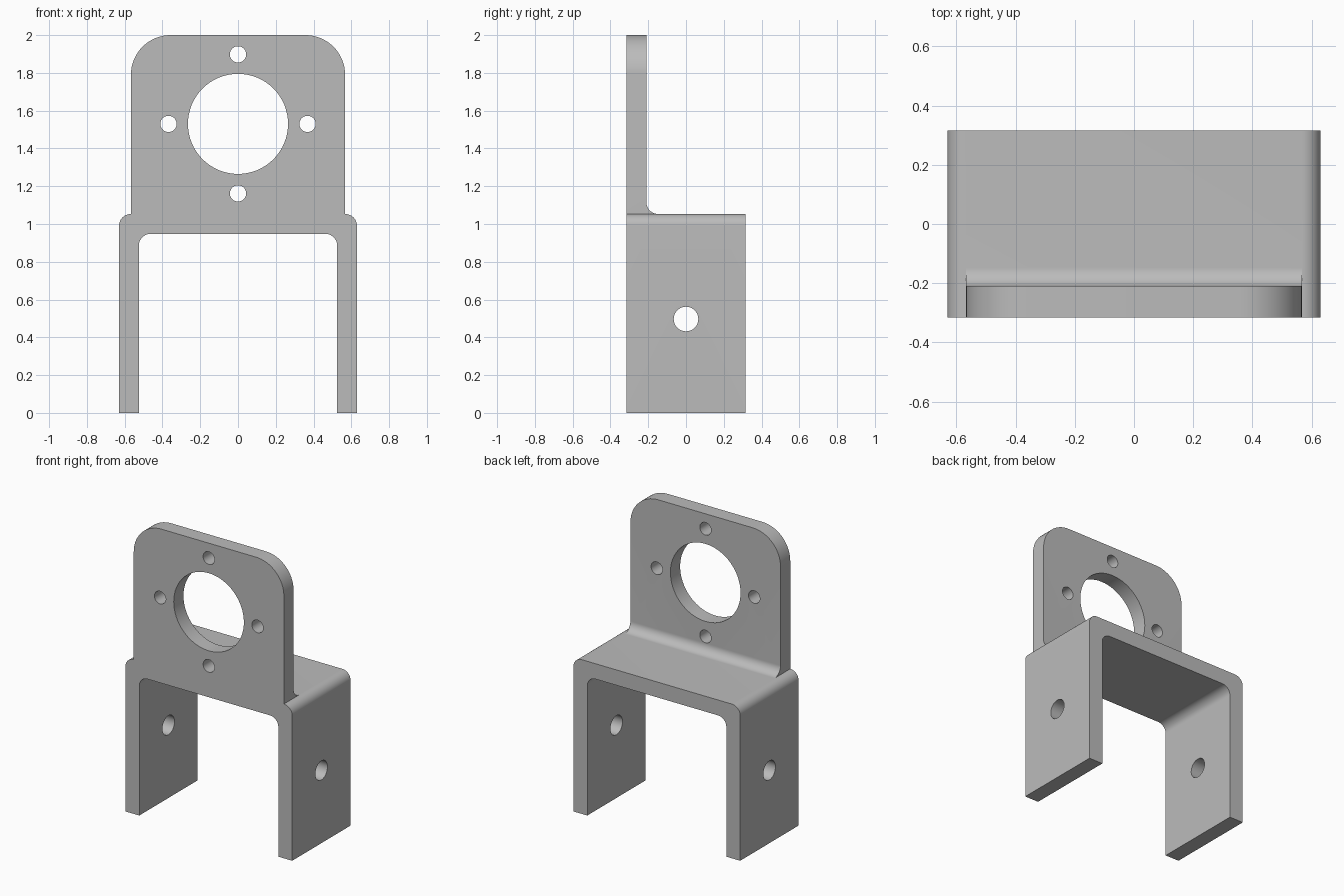
import bpy
import bmesh
from math import pi, radians
from mathutils import Matrix, Vector

cube = bpy.data.objects.get("Cube")
if cube:
    bpy.data.objects.remove(cube, do_unlink=True)

HALF_W, HALF_D = 0.63, 0.315      # channel half width and half depth
THICK = 0.105                     # sheet thickness
DECK = 1.053                      # top of the channel
PLATE_W = 0.567                   # half width of the upright plate
BEND = 0.063                      # bend and fillet radius
HOLE_Z = 1.53                     # centre of the large opening

grey = bpy.data.materials.new("plain grey")
grey.use_nodes = True
grey.diffuse_color = (0.5, 0.5, 0.5, 1)
grey.node_tree.nodes["Principled BSDF"].inputs["Base Color"].default_value = (0.5, 0.5, 0.5, 1)


def prism(name, points, sweep, rounds):
    """Extrude a closed profile along sweep, then round the swept edges through given points."""
    bm = bmesh.new()
    sweep = Vector(sweep)
    face = bm.faces.new([bm.verts.new(p) for p in points])
    moved = bmesh.ops.extrude_face_region(bm, geom=[face])["geom"]
    bmesh.ops.translate(bm, vec=sweep, verts=[g for g in moved if isinstance(g, bmesh.types.BMVert)])
    for radius, corner, along in rounds:
        along = Vector(along).normalized()
        edges = []
        for e in bm.edges:
            a, b = (v.co for v in e.verts)
            if abs((b - a).normalized().dot(along)) > 0.999 and (a - Vector(corner)).cross(along).length < 1e-4:
                edges.append(e)
        bmesh.ops.bevel(bm, geom=edges, offset=radius, segments=16, profile=0.5, affect='EDGES')
    bmesh.ops.recalc_face_normals(bm, faces=bm.faces)
    return make_object(name, bm)


def make_object(name, bm):
    mesh = bpy.data.meshes.new(name)
    bm.to_mesh(mesh)
    bm.free()
    mesh.materials.append(grey)
    obj = bpy.data.objects.new(name, mesh)
    bpy.context.collection.objects.link(obj)
    return obj


def cylinder(name, centre, radius, length, axis):
    bm = bmesh.new()
    turn = Matrix.Rotation(pi / 2, 4, axis)
    bmesh.ops.create_cone(bm, cap_ends=True, segments=64, radius1=radius, radius2=radius,
                          depth=length, matrix=Matrix.Translation(centre) @ turn)
    obj = make_object(name, bm)
    obj.hide_render = True
    return obj


def combine(target, other, operation):
    mod = target.modifiers.new(operation, 'BOOLEAN')
    mod.operation, mod.solver, mod.object = operation, 'EXACT', other
    bpy.context.view_layer.objects.active = target
    bpy.ops.object.modifier_apply(modifier=mod.name)
    bpy.data.objects.remove(other, do_unlink=True)


# Folded channel: two legs joined by a deck
inner, under = HALF_W - THICK, DECK - THICK
outline = [(-HALF_W, 0), (-HALF_W, DECK), (HALF_W, DECK), (HALF_W, 0),
           (inner, 0), (inner, under), (-inner, under), (-inner, 0)]
bends = [(BEND, (s * x, 0, z), (0, 1, 0)) for x, z in ((HALF_W, DECK), (inner, under)) for s in (-1, 1)]
bracket = prism("bracket", [(x, -HALF_D, z) for x, z in outline], (0, 2 * HALF_D, 0), bends)

# Upright plate with rounded top corners and a fillet at its foot
back, toe, foot = -HALF_D + THICK, -HALF_D + THICK + BEND, DECK - 0.05
side = [(-HALF_D, foot), (-HALF_D, 2), (back, 2), (back, DECK), (toe, DECK), (toe, foot)]
plate_rounds = [(BEND, (0, back, DECK), (1, 0, 0))]
plate_rounds += [(0.21, (s * PLATE_W, 0, 2), (0, 1, 0)) for s in (-1, 1)]
plate = prism("upright_plate", [(-PLATE_W, y, z) for y, z in side], (2 * PLATE_W, 0, 0), plate_rounds)
combine(bracket, plate, 'UNION')

# Large opening, four bolt holes and the pivot holes in the legs
combine(bracket, cylinder("opening_cutter", (0, -0.26, HOLE_Z), 0.265, 0.3, 'X'), 'DIFFERENCE')
for dx, dz in ((1, 0), (-1, 0), (0, 1), (0, -1)):
    spot = (0.368 * dx, -0.26, HOLE_Z + 0.368 * dz)
    combine(bracket, cylinder("bolt_cutter", spot, 0.043, 0.3, 'X'), 'DIFFERENCE')
combine(bracket, cylinder("pivot_cutter", (0, 0, 0.497), 0.065, 2, 'Y'), 'DIFFERENCE')

# Smooth the bends and bores, keep the edges sharp
bpy.ops.object.select_all(action='DESELECT')
bracket.select_set(True)
bpy.context.view_layer.objects.active = bracket
bpy.ops.object.shade_smooth_by_angle(angle=radians(30))
